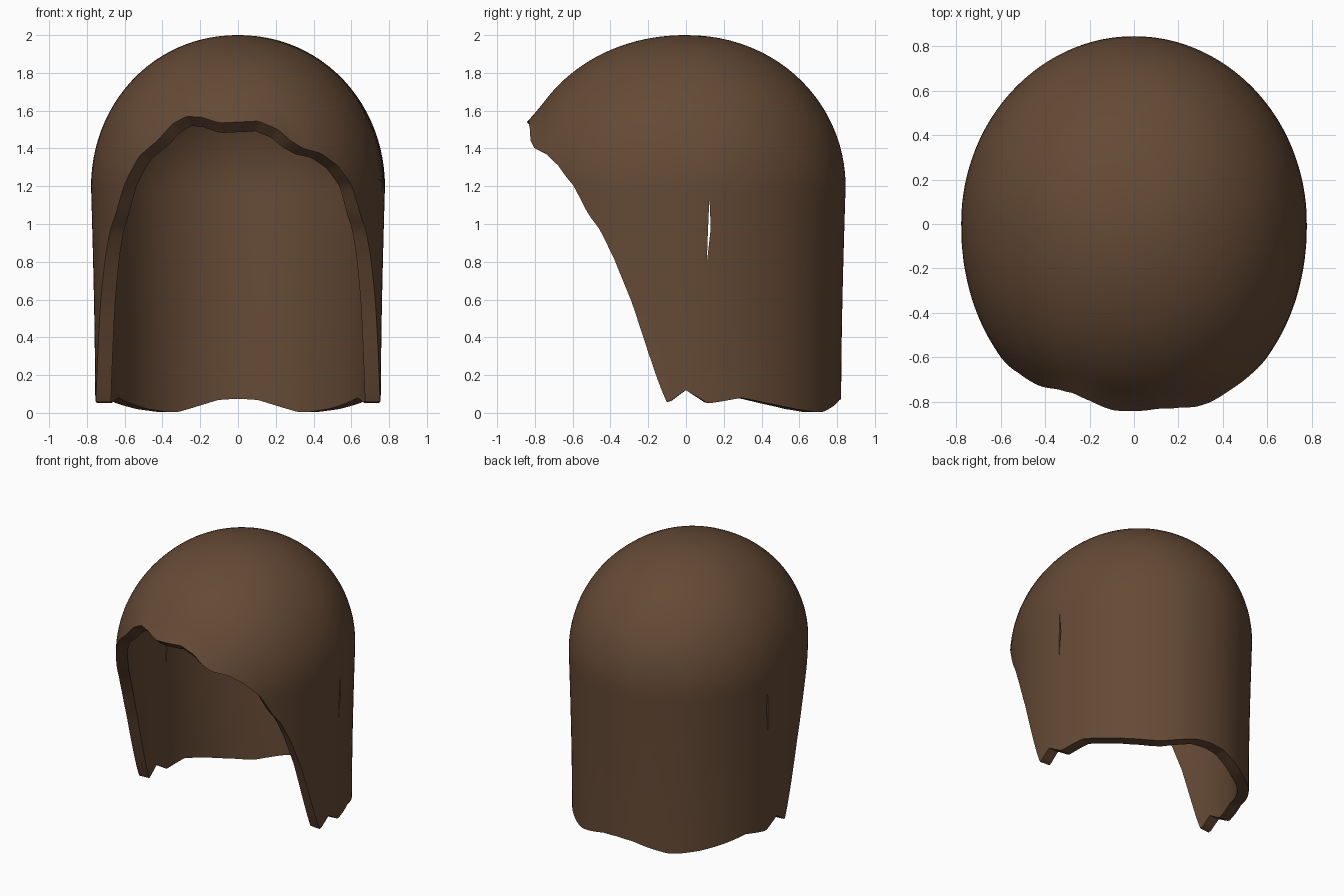
import bpy, bmesh, math

if "Cube" in bpy.data.objects:
    bpy.data.objects.remove(bpy.data.objects["Cube"])

# Lower rim height by angle from the front (right half, then left half front)
RIGHT = [(0, 1.54), (8, 1.545), (16, 1.50), (21, 1.44), (26, 1.40), (34, 1.375), (42, 1.31),
         (50, 1.2), (56, 1.05), (60.5, 0.97), (65.7, 0.82), (72.3, 0.58), (78.7, 0.28),
         (81.8, 0.14), (84.2, 0.05), (90, 0.12), (98.2, 0.05), (103, 0.06), (111, 0.08),
         (122, 0.05), (135, 0.02), (146, 0.005), (152, 0.005), (160, 0.03), (171, 0.068), (180, 0.075)]
LEFT = [(0, 1.54), (7, 1.535), (15, 1.565), (22, 1.57), (28, 1.53), (34, 1.44), (42, 1.36)] + RIGHT[7:]
COLS, ROWS = 240, 44


def rim(deg):
    pts = RIGHT if deg <= 180 else LEFT
    d = min(deg, 360 - deg)
    for (a, za), (b, zb) in zip(pts, pts[1:]):
        if d <= b:
            return za + (zb - za) * (d - a) / (b - a)
    return pts[-1][1]


def spow(v, p):
    return math.copysign(abs(v) ** p, v)


def shell_point(deg, t):
    a = math.radians(deg)
    ze = rim(deg)
    # walk down the meridian: elliptical dome, then nearly straight wall
    dome = 0.8 * math.pi / 2
    length = dome + 1.2 - ze if ze < 1.2 else 0.8 * (math.pi / 2 - math.asin((ze - 1.2) / 0.8))
    d = t * length
    if d < dome:
        phi = math.pi / 2 - d / 0.8
        s, z = math.cos(phi) ** 0.97, 1.2 + 0.8 * math.sin(phi)
    else:
        z = 1.2 - (d - dome)
        s = 1 - 0.028 * math.sin(min(1, (1.2 - z) / 1.2) * math.pi / 2)
    front = math.cos(a) > 0
    p = 0.95 if front else 1.0
    x = 0.778 * s * spow(math.sin(a), p)
    y = -(0.9 if front else 0.845) * s * spow(math.cos(a), p)
    if front:  # slight outward lip over the brow
        y -= 0.025 * math.cos(a) ** 6 * max(0, (t - 0.85) / 0.15) ** 2
    return x, y, z


# Hood shell
bm = bmesh.new()
top = bm.verts.new((0, 0, 2))
rows = [[bm.verts.new(shell_point(360 * i / COLS, j / ROWS)) for i in range(COLS)]
        for j in range(1, ROWS + 1)]
for i in range(COLS):
    k = (i + 1) % COLS
    bm.faces.new((top, rows[0][i], rows[0][k]))
    for r, q in zip(rows, rows[1:]):
        bm.faces.new((r[i], q[i], q[k], r[k]))
mesh = bpy.data.meshes.new("hood_shell")
bm.to_mesh(mesh)
bm.free()
hood = bpy.data.objects.new("hood_shell", mesh)
bpy.context.collection.objects.link(hood)
bpy.context.view_layer.objects.active = hood
hood.select_set(True)

# Wall thickness
solid = hood.modifiers.new("thickness", 'SOLIDIFY')
solid.thickness = 0.08
solid.offset = -1
bpy.ops.object.modifier_apply(modifier="thickness")

# Narrow ear slits through both sides
bm = bmesh.new()
outline = [(0.11, 0.79), (0.131, 0.98), (0.124, 1.14), (0.116, 0.96)]
ends = [[bm.verts.new((x, y, z)) for y, z in outline] for x in (-1, 1)]
bm.faces.new(ends[0][::-1])
bm.faces.new(ends[1])
for i in range(4):
    k = (i + 1) % 4
    bm.faces.new((ends[0][i], ends[0][k], ends[1][k], ends[1][i]))
bmesh.ops.recalc_face_normals(bm, faces=bm.faces)
cm = bpy.data.meshes.new("slit_cutter")
bm.to_mesh(cm)
bm.free()
cutter = bpy.data.objects.new("slit_cutter", cm)
bpy.context.collection.objects.link(cutter)
cutter.hide_render = True
cut = hood.modifiers.new("slits", 'BOOLEAN')
cut.operation = 'DIFFERENCE'
cut.solver = 'EXACT'
cut.object = cutter
bpy.ops.object.modifier_apply(modifier="slits")
bpy.data.objects.remove(cutter)

# Brown finish
mat = bpy.data.materials.new("brown")
mat.diffuse_color = (0.13, 0.068, 0.036, 1)
mat.use_nodes = True
mat.node_tree.nodes["Principled BSDF"].inputs["Base Color"].default_value = mat.diffuse_color
hood.data.materials.clear()
hood.data.materials.append(mat)
bpy.ops.object.shade_smooth_by_angle(angle=math.radians(40))
